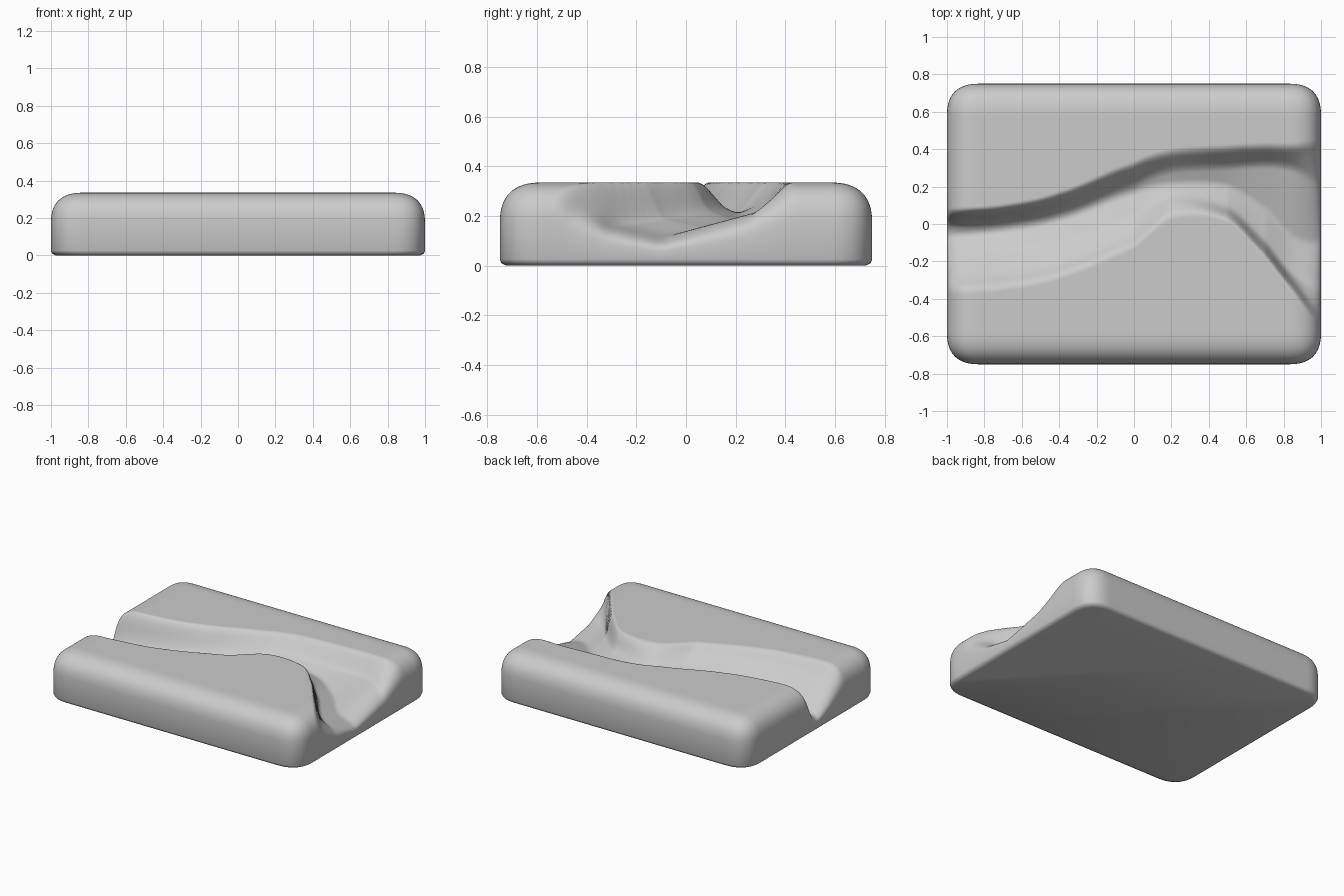
import bpy, bmesh, math

if "Cube" in bpy.data.objects:
    bpy.data.objects.remove(bpy.data.objects["Cube"])

W, D, H = 1.0, 0.75, 0.335      # half width, half depth, height
R, RZ, P = 0.18, 0.17, 2.6      # edge rounding: sideways, vertical, fullness

# Channel cross-sections: x, then (y, z) from the near lip to the far lip
SECTIONS = [
    (-1.0, [(-.35, H), (-.29, .27), (-.17, .17), (-.06, .10), (.00, .14), (.06, H)]),
    (-0.7, [(-.33, H), (-.27, .27), (-.15, .18), (-.03, .12), (.02, .16), (.08, H)]),
    (-0.4, [(-.27, H), (-.21, .27), (-.10, .20), (.03, .15), (.08, .19), (.15, H)]),
    (0.0, [(-.11, H), (-.05, .28), (.04, .23), (.17, .19), (.22, .22), (.31, H)]),
    (0.2, [(.05, H), (.11, .28), (.15, .235), (.21, .21), (.29, .24), (.38, H)]),
    (0.5, [(.04, H), (.06, .27), (.09, .22), (.20, .18), (.31, .22), (.40, H)]),
    (0.7, [(-.15, H), (-.13, .25), (-.10, .19), (.08, .15), (.32, .22), (.41, H)]),
    (0.85, [(-.34, H), (-.32, .24), (-.28, .165), (-.07, .12), (.30, .22), (.41, H)]),
    (1.0, [(-.52, H), (-.47, .26), (-.32, .16), (-.10, .105), (.22, .20), (.43, H)]),
]


def catmull(a, b, c, d, t):
    return 0.5 * (2 * b + (c - a) * t + (2 * a - 5 * b + 4 * c - d) * t * t
                  + (3 * b - a - 3 * c + d) * t ** 3)


cache = {}


def section(x):
    """Cross-section blended between the stations around x."""
    x = round(max(-W, min(W, x)), 4)
    if x not in cache:
        n = len(SECTIONS)
        i = max(k for k in range(n - 1) if SECTIONS[k][0] <= x)
        t = (x - SECTIONS[i][0]) / (SECTIONS[i + 1][0] - SECTIONS[i][0])
        q = [SECTIONS[max(0, min(n - 1, i + k))][1] for k in (-1, 0, 1, 2)]
        cache[x] = [tuple(catmull(*(s[j][m] for s in q), t) for m in (0, 1)) for j in range(6)]
    return cache[x]


def raw_height(x, y):
    s = section(x)
    if y <= s[0][0] or y >= s[-1][0]:
        return H
    for (y0, z0), (y1, z1) in zip(s, s[1:]):
        if y <= y1:
            return z0 + (z1 - z0) * (y - y0) / max(y1 - y0, 1e-5)
    return H


def height(x, y):
    return sum(raw_height(x, y + o) for o in (-.02, -.01, 0, .01, .02)) / 5


# Top surface: grid bent over the rounded rim, then lowered along the channel
bm = bmesh.new()
NX, NY = 220, 170
rows = []
for j in range(NY + 1):
    row = []
    for i in range(NX + 1):
        px, py = W * (2 * i / NX - 1), D * (2 * j / NY - 1)
        cx, cy = max(R - W, min(W - R, px)), max(R - D, min(D - R, py))
        qx, qy = (px - cx) / R, (py - cy) / R
        m = min(1.0, max(abs(qx), abs(qy)))
        z = H
        if m > 1e-9:
            norm = (abs(qx) ** P + abs(qy) ** P) ** (1 / P)
            a = m * math.pi / 2
            r = R * math.sin(a) ** (2 / P) if P == 2 else R * (m + (math.sin(a) - m))
            k = max(0.0, 1 - (r / R) ** P) ** (1 / P)
            cx, cy = cx + r * qx / norm, cy + r * qy / norm
            z = H - RZ * (1 - k)
        row.append(bm.verts.new((cx, cy, z * height(cx, cy) / H)))
    rows.append(row)
for a, b in zip(rows, rows[1:]):
    for i in range(NX):
        bm.faces.new((a[i], a[i + 1], b[i + 1], b[i]))

# Side walls, small bottom rounding and flat underside
ring = rows[0][:-1] + [r[-1] for r in rows[:-1]] + rows[-1][:0:-1] + [r[0] for r in rows[:0:-1]]
top = [v.co.copy() for v in ring]
for inset, z in ((0, .025), (.006, .01), (.025, 0)):
    new = [bm.verts.new((c.x * (1 - inset / W), c.y * (1 - inset / D), z)) for c in top]
    for i in range(len(ring)):
        k = (i + 1) % len(ring)
        bm.faces.new((ring[i], new[i], new[k], ring[k]))
    ring = new
bm.faces.new(ring[::-1])
bmesh.ops.recalc_face_normals(bm, faces=bm.faces)

mesh = bpy.data.meshes.new("river_block")
bm.to_mesh(mesh)
bm.free()
block = bpy.data.objects.new("river_block", mesh)
bpy.context.collection.objects.link(block)
bpy.context.view_layer.objects.active = block
block.select_set(True)
bpy.ops.object.shade_smooth_by_angle(angle=math.radians(60))
